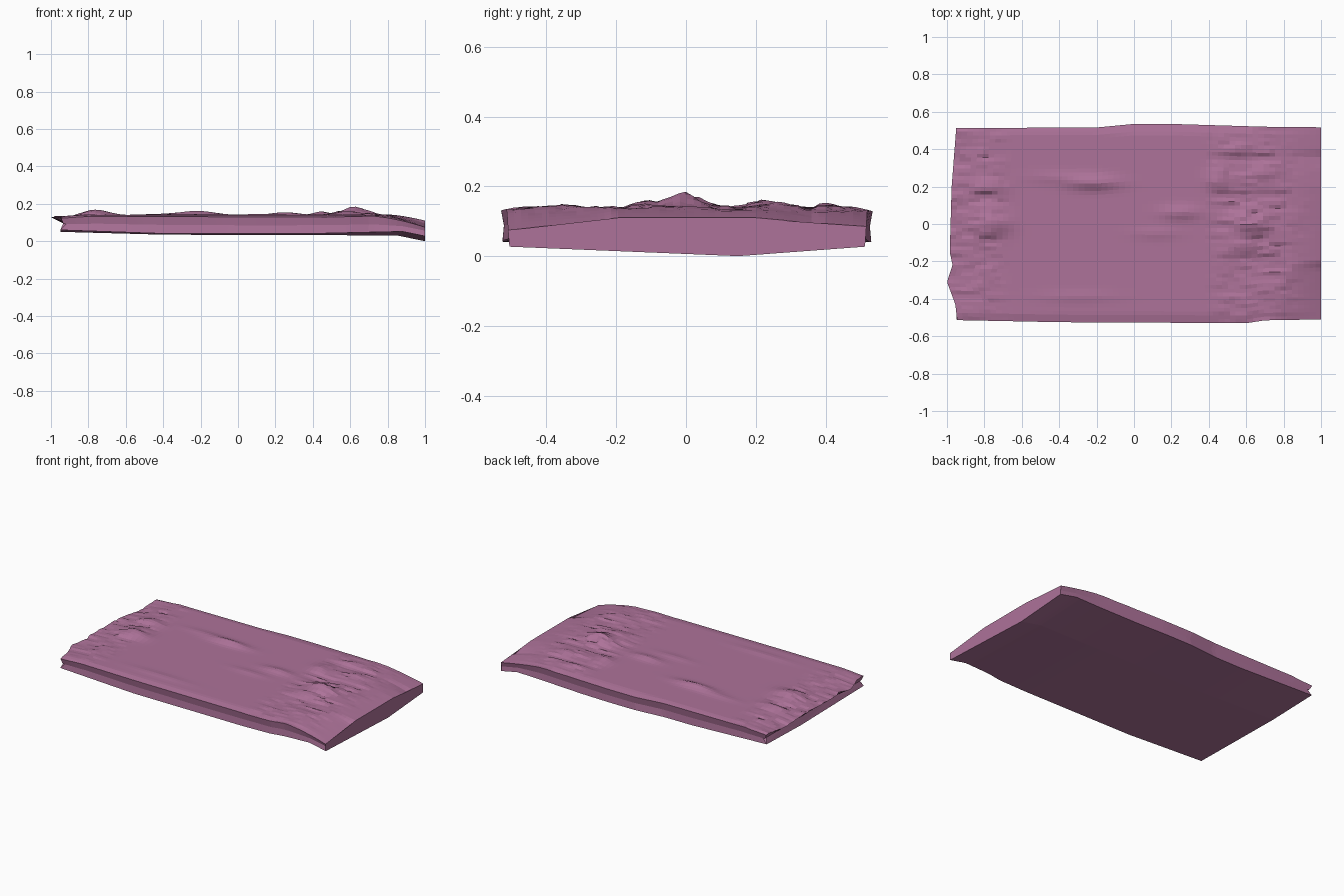
import bpy, bmesh, math, random

if "Cube" in bpy.data.objects:
    bpy.data.objects.remove(bpy.data.objects["Cube"])

random.seed(7)


def lerp(points, t):
    """Piecewise linear lookup in a list of (position, value)."""
    if t <= points[0][0]:
        return points[0][1]
    for (a, va), (b, vb) in zip(points, points[1:]):
        if t <= b:
            return va + (vb - va) * (t - a) / (b - a)
    return points[-1][1]


# Outline of the slab
BACK_Y = [(-1, .513), (-.2, .516), (0, .535), (.2, .535), (.7, .52), (1, .517)]
FRONT_Y = [(-1, -.513), (-.4, -.525), (.6, -.53), (.7, -.515), (1, -.51)]
LEFT_X = [(-.52, -.945), (-.43, -.955), (-.31, -1), (-.22, -.97),
          (-.15, -.985), (.2, -.975), (.52, -.95)]
# Underside: low spine near y = 0.15 and higher long edges
SPINE_Z = [(-.95, .05), (-.4, .035), (.85, .031), (1, 0)]
EDGE_Z = [(-.95, .06), (-.4, .041), (.4, .041), (.88, .052), (1, .027)]
# Top edge of the right end face
END_Z = [(-.51, .075), (-.35, .085), (-.24, .093), (-.2, .11), (.2, .11),
         (.29, .102), (.36, .085), (.4, .092), (.52, .085)]
# Ridges: x, y, half length, half width, height
RIDGES = [(-.76, .0, .09, .06, .03), (-.78, .2, .09, .04, .013),
          (-.22, .22, .13, .035, .022), (-.4, .25, .15, .03, .006),
          (.25, .06, .10, .035, .015), (.12, -.05, .12, .03, .006),
          (.62, .0, .09, .055, .042), (.6, -.11, .10, .05, .022),
          (.45, .24, .06, .05, .02), (.68, .27, .08, .05, .022),
          (.56, .4, .08, .04, .013), (-.3, -.39, .2, .03, .005),
          (.68, -.35, .08, .06, .006)]

# Stepped chips, stretched along x
chips = {(i, j): random.uniform(-1, .7) for i in range(-20, 21) for j in range(-20, 21)}


def chip_height(x, y):
    zone = max(lerp([(-.9, .7), (-.8, 1), (-.66, 0)], x),
               lerp([(.38, 0), (.5, .8), (.72, 1), (.9, .2), (1, 0)], x))
    zone *= lerp([(-.5, .3), (-.2, .7), (.3, 1), (.5, .3)], y)
    j = math.floor(y / .034)
    i = math.floor((x + .03 * (j % 3)) / .09)
    return .011 * zone * chips.get((i, j), 0)


def top_height(x, y):
    z = .14
    z -= .010 * max(0, (abs(y) - .48) / .05)
    z += chip_height(x, y)
    for rx, ry, lx, ly, h in RIDGES:
        z += h * math.exp(-((x - rx) / lx) ** 2 - ((y - ry) / ly) ** 2)
    z -= max(0, -.8 - x) / .2 * lerp([(-.5, .012), (0, .01), (.15, .012), (.4, .03), (.5, .012)], y)
    # Worn slope falling to the right end, starting earlier near the long edges
    start = lerp([(-.5, .72), (-.2, .82), (.2, .8), (.5, .66)], y)
    t = max(0, (x - start) / (1 - start))
    return z + (lerp(END_Z, y) - z) * t ** 1.5


def build_slab():
    bm = bmesh.new()
    nx, ny = 64, 52
    rings = []
    for i in range(nx + 1):
        u = i / nx
        base = -.95 + 1.95 * u
        yb, yf = lerp(BACK_Y, base), lerp(FRONT_Y, base)
        ring = []
        # Top surface, front to back
        for j in range(ny + 1):
            y = yf + (yb - yf) * j / ny
            left = lerp(LEFT_X, y)
            x = left + (1 - left) * u
            ring.append(bm.verts.new((x, y, top_height(x, y))))
        # Back side, underside and front side
        ez = lerp(EDGE_Z, base)
        mid = (ez + ring[-1].co.z) / 2
        ring.append(bm.verts.new((base + .03 * (1 - u), yb - .008, mid)))
        ring.append(bm.verts.new((base, yb - .004, ez)))
        ring.append(bm.verts.new((base, .15, lerp(SPINE_Z, base))))
        ring.append(bm.verts.new((base, yf + .004, ez)))
        ring.append(bm.verts.new((base + .03 * (1 - u), yf + .008, mid)))
        rings.append(ring)
    for a, b in zip(rings, rings[1:]):
        n = len(a)
        for k in range(n):
            bm.faces.new((a[k], b[k], b[(k + 1) % n], a[(k + 1) % n]))
    # Flat right end, undercut left end
    bm.faces.new(rings[-1])
    first = rings[0]
    ledge = [bm.verts.new((-.935, v.co.y * .99, .095)) for v in first[:ny + 1]]
    for k in range(ny):
        bm.faces.new((first[k], first[k + 1], ledge[k + 1], ledge[k]))
    back, low_b, spine, low_f, front = first[ny + 1:]
    bm.faces.new((first[ny], back, ledge[-1]))
    bm.faces.new((first[0], ledge[0], front))
    bm.faces.new(ledge + [back, low_b, spine, low_f, front])
    bmesh.ops.triangulate(bm, faces=[f for f in bm.faces if len(f.verts) > 4])
    bmesh.ops.recalc_face_normals(bm, faces=bm.faces)

    mesh = bpy.data.meshes.new("rock_slab")
    bm.to_mesh(mesh)
    bm.free()
    slab = bpy.data.objects.new("rock_slab", mesh)
    bpy.context.collection.objects.link(slab)
    mat = bpy.data.materials.new("mauve_rock")
    mat.diffuse_color = (.42, .17, .32, 1)
    mat.use_nodes = True
    mat.node_tree.nodes["Principled BSDF"].inputs["Base Color"].default_value = mat.diffuse_color
    mesh.materials.append(mat)
    return slab


build_slab()
